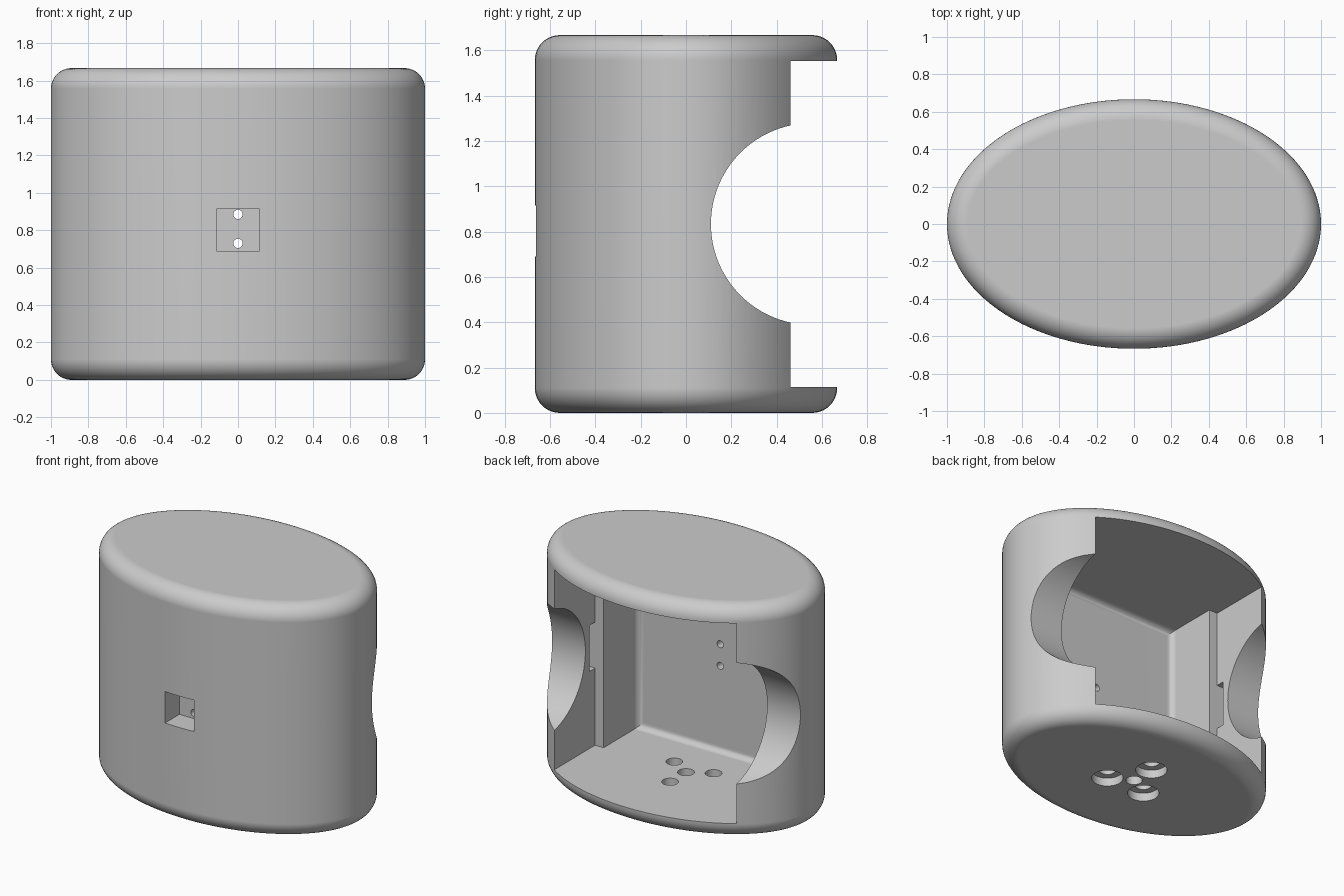
import bpy, bmesh, math
from mathutils import Matrix, Vector

cube = bpy.data.objects.get("Cube")
if cube:
    bpy.data.objects.remove(cube, do_unlink=True)

WALL = 0.115       # floor and ceiling thickness, also the rim rounding
HEIGHT = 1.667
MID = HEIGHT / 2

grey = bpy.data.materials.new("light grey")
grey.use_nodes = True
GREY = (0.6, 0.6, 0.6, 1)
grey.diffuse_color = GREY
grey.node_tree.nodes["Principled BSDF"].inputs["Base Color"].default_value = GREY


def make(name, bm):
    mesh = bpy.data.meshes.new(name)
    bm.to_mesh(mesh)
    bm.free()
    mesh.materials.append(grey)
    obj = bpy.data.objects.new(name, mesh)
    bpy.context.collection.objects.link(obj)
    return obj


def box(name, low, high, round_front=0):
    """Box between two corners, optionally with rounded edges around its -y face."""
    bm = bmesh.new()
    low, high = Vector(low), Vector(high)
    size = Matrix.Diagonal((*(high - low), 1))
    bmesh.ops.create_cube(bm, size=1, matrix=Matrix.Translation((low + high) / 2) @ size)
    if round_front:
        edges = [e for e in bm.edges if all(abs(v.co.y - low.y) < 1e-4 for v in e.verts)]
        bmesh.ops.bevel(bm, geom=edges, offset=round_front, segments=5,
                        profile=0.5, affect='EDGES')
    return make(name, bm)


def cylinder(name, centre, radius, length, axis='Z', sides=32):
    turn = {'X': Matrix.Rotation(math.pi / 2, 4, 'Y'),
            'Y': Matrix.Rotation(math.pi / 2, 4, 'X'),
            'Z': Matrix.Identity(4)}[axis]
    bm = bmesh.new()
    bmesh.ops.create_cone(bm, cap_ends=True, segments=sides, radius1=radius, radius2=radius,
                          depth=length, matrix=Matrix.Translation(centre) @ turn)
    return make(name, bm)


# Oval housing with rounded top and bottom rims
housing = cylinder("oval_housing", (0, 0, MID), 1, HEIGHT, sides=128)
for v in housing.data.vertices:
    v.co.y *= 0.667
bm = bmesh.new()
bm.from_mesh(housing.data)
rims = [e for e in bm.edges if abs(e.verts[0].co.z - e.verts[1].co.z) < 1e-4]
bmesh.ops.bevel(bm, geom=rims, offset=WALL - 0.005, segments=10, profile=0.5, affect='EDGES')
bm.to_mesh(housing.data)
bm.free()

top = HEIGHT - WALL
cutters = [
    # Open back and the narrower inner chamber
    box("back_opening", (-0.722, 0, WALL), (0.722, 1, top)),
    box("inner_chamber", (-0.654, -0.387, WALL), (0.654, 0.1, top), round_front=0.045),
    # Latch slots in both side walls
    box("latch_slots", (-0.8, 0, MID - 0.165), (0.8, 0.063, MID + 0.165)),
    # Round side openings
    cylinder("side_openings", (0, 0.555, MID), 0.445, 3, 'X', sides=96),
    # Square socket in the front
    box("front_socket", (-0.115, -1, 0.69), (0.115, -0.5, 0.915)),
    cylinder("centre_floor_hole", (0, 0, 0.05), 0.055, 0.4),
]
# Pin holes behind the socket
for z in (0.73, 0.885):
    cutters.append(cylinder("pin_hole", (0, -0.45, z), 0.025, 0.3, 'Y', sides=24))
# Three counterbored floor holes around the centre
for i in range(3):
    angle = math.radians(90 + 120 * i)
    x, y = 0.18 * math.cos(angle), 0.18 * math.sin(angle)
    cutters.append(cylinder("floor_hole", (x, y, 0.05), 0.055, 0.4))
    cutters.append(cylinder("counterbore", (x, y, 0), 0.105, 0.12))

# Carve the housing
bpy.ops.object.select_all(action='DESELECT')
bpy.context.view_layer.objects.active = housing
housing.select_set(True)
for cutter in cutters:
    mod = housing.modifiers.new("carve", 'BOOLEAN')
    mod.operation = 'DIFFERENCE'
    mod.solver = 'EXACT'
    mod.object = cutter
    bpy.ops.object.modifier_apply(modifier=mod.name)
    bpy.data.objects.remove(cutter, do_unlink=True)

bpy.ops.object.shade_smooth_by_angle(angle=math.radians(30))
weighted = housing.modifiers.new("even_shading", 'WEIGHTED_NORMAL')
weighted.keep_sharp = True
